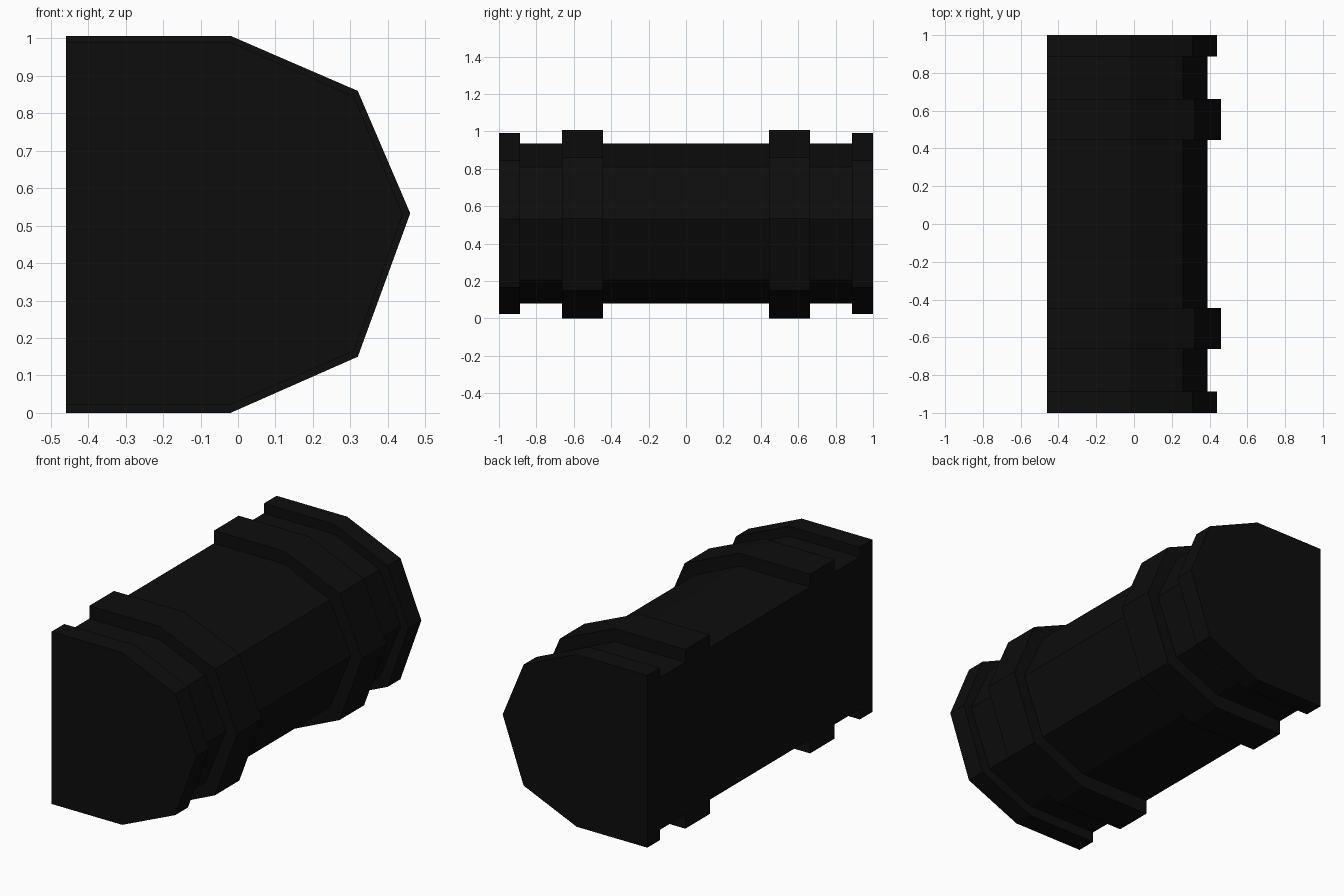
import bpy, bmesh

if "Cube" in bpy.data.objects:
    bpy.data.objects.remove(bpy.data.objects["Cube"])

BACK_X = -0.46

# Half-octagon cross-sections (x, z), closed by a flat back plane
BODY = [(-0.02, 0.935), (0.26, 0.81), (0.39, 0.53), (0.26, 0.205), (-0.02, 0.08)]
RING = [(-0.02, 1.007), (0.32, 0.86), (0.46, 0.533), (0.32, 0.15), (-0.02, 0.0)]
FLANGE = [(-0.02, 0.99), (0.31, 0.845), (0.44, 0.53), (0.31, 0.165), (-0.02, 0.022)]

# Stations for one half, from the end towards the middle: (y, section)
half = [(-1.0, FLANGE), (-0.887, FLANGE), (-0.887, BODY), (-0.663, BODY),
        (-0.663, RING), (-0.445, RING), (-0.445, BODY)]
stations = half + [(-y, s) for y, s in reversed(half)]


def full_profile(section):
    return [(BACK_X, section[0][1])] + section + [(BACK_X, section[-1][1])]


# Stepped casing lofted along y, with a flat back and closed ends
bm = bmesh.new()
loops = [[bm.verts.new((x, y, z)) for x, z in full_profile(s)] for y, s in stations]
n = len(loops[0])
for a, b in zip(loops, loops[1:]):
    for i in range(n - 1):
        bm.faces.new((a[i], a[i + 1], b[i + 1], b[i]))

# Flat back: one strip per section of constant profile
for (ya, sa), (yb, sb), a, b in zip(stations, stations[1:], loops, loops[1:]):
    if ya != yb:
        bm.faces.new((a[0], b[0], b[-1], a[-1]))
bm.faces.new(loops[0])
bm.faces.new(list(reversed(loops[-1])))
bmesh.ops.recalc_face_normals(bm, faces=bm.faces)

mesh = bpy.data.meshes.new("stepped_casing")
bm.to_mesh(mesh)
bm.free()
casing = bpy.data.objects.new("stepped_casing", mesh)
bpy.context.collection.objects.link(casing)

# Near-black finish
black = bpy.data.materials.new("black")
black.diffuse_color = (0.004, 0.004, 0.004, 1.0)
black.use_nodes = True
black.node_tree.nodes["Principled BSDF"].inputs["Base Color"].default_value = black.diffuse_color
mesh.materials.append(black)
